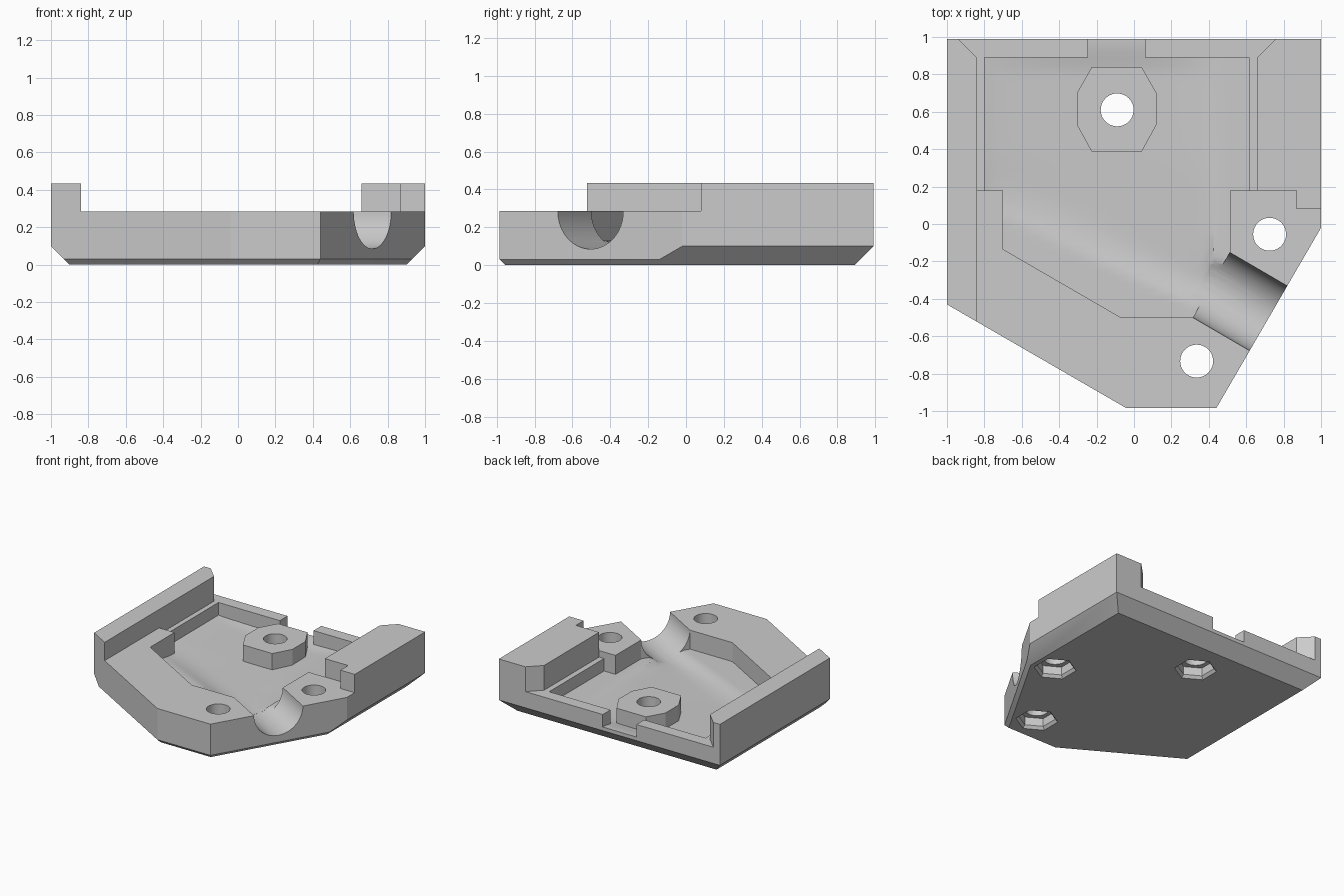
import bpy, bmesh, math
from mathutils import Vector

cube = bpy.data.objects.get("Cube")
if cube:
    bpy.data.objects.remove(cube, do_unlink=True)

TOP, RAIL, LIP, FLOOR = 0.285, 0.435, 0.232, 0.13
AXIS = Vector((-0.864, 0.504))       # channel direction, pointing inward
MOUTH = Vector((0.72, -0.505))       # channel mouth on the slanted wall

grey = bpy.data.materials.new("plain grey")
grey.use_nodes = True
grey.diffuse_color = (0.6, 0.6, 0.6, 1)
grey.node_tree.nodes["Principled BSDF"].inputs["Base Color"].default_value = (0.6, 0.6, 0.6, 1)


def finish(bm, name):
    bmesh.ops.recalc_face_normals(bm, faces=bm.faces[:])
    mesh = bpy.data.meshes.new(name)
    bm.to_mesh(mesh)
    bm.free()
    mesh.materials.append(grey)
    obj = bpy.data.objects.new(name, mesh)
    bpy.context.collection.objects.link(obj)
    return obj


def prism_bm(points, z0, z1, centre=(0, 0), taper=1):
    bm = bmesh.new()
    face = bm.faces.new([bm.verts.new((x, y, z0)) for x, y in points])
    new = bmesh.ops.extrude_face_region(bm, geom=[face])["geom"]
    for v in new:
        if isinstance(v, bmesh.types.BMVert):
            v.co = (centre[0] + (v.co.x - centre[0]) * taper,
                    centre[1] + (v.co.y - centre[1]) * taper, z1)
    return bm


def prism(name, *args):
    return finish(prism_bm(*args), name)


def ring(x, y, r, n, turn=0):
    return [(x + r * math.cos(turn + math.tau * i / n),
             y + r * math.sin(turn + math.tau * i / n)) for i in range(n)]


def combine(target, tool, operation):
    mod = target.modifiers.new("combine", "BOOLEAN")
    mod.operation, mod.solver, mod.object = operation, "EXACT", tool
    bpy.context.view_layer.objects.active = target
    bpy.ops.object.modifier_apply(modifier=mod.name)
    bpy.data.objects.remove(tool, do_unlink=True)


# Base slab, with deep chamfers under the sides and back and small ones in front
outline = [(-1, 0.99), (-1, -0.43), (-0.04, -0.985), (0.44, -0.985), (1, -0.02), (1, 0.99)]
chamfers = [0.1, 0.03, 0.03, 0.03, 0.1, 0.1]
bm = prism_bm(outline, 0, TOP)
for i, c in enumerate(chamfers):
    a, b = Vector(outline[i]), Vector(outline[(i + 1) % len(outline)])
    d = (b - a).normalized()
    cut = bmesh.ops.bisect_plane(bm, geom=bm.verts[:] + bm.edges[:] + bm.faces[:],
                                 plane_co=(a.x, a.y, c), plane_no=(d.y, -d.x, -1),
                                 clear_outer=True)
    edges = [e for e in cut["geom_cut"] if isinstance(e, bmesh.types.BMEdge)]
    bmesh.ops.holes_fill(bm, edges=edges, sides=0)
body = finish(bm, "housing_half")

# Raised side rails
left_rail = [(-1, 0.99), (-1, -0.43), (-0.84, -0.5225), (-0.84, 0.89), (-0.94, 0.99)]
right_rail = [(0.66, 0.18), (0.87, 0.18), (0.87, 0.08), (1, 0.08),
              (1, 0.99), (0.76, 0.99), (0.66, 0.89)]
for points in (left_rail, right_rail):
    combine(body, prism("rail", points, 0.2, RAIL), "UNION")

# Lowered lip between the rails
recess = [(-0.84, 0.18), (0.66, 0.18), (0.66, 0.89), (0.86, 1.09), (-1.04, 1.09), (-0.84, 0.89)]
combine(body, prism("lip_cutter", recess, LIP, 0.6), "DIFFERENCE")


# Cavity floor: flat, with a wide shallow bowl running into the channel
def smooth(t):
    t = min(max(t, 0), 1)
    return t * t * (3 - 2 * t)


def arch(t):
    return math.sqrt(max(0, 1 - t * t))


def floor_height(x, y):
    p = Vector((x, y)) - MOUTH
    grow = max(0, p.dot(AXIS) - 0.42)
    side = p.x * AXIS.y - p.y * AXIS.x
    spread = 3 if side > 0 else 0.22
    funnel = TOP - (0.2 - 0.015 * grow) * arch(side / (0.2 + spread * grow))
    dip = max(0, FLOOR - funnel)
    fade = arch((x + 0.09) / 0.71) ** smooth(y / 0.4) * smooth((0.99 - y) / 0.2)
    return FLOOR - dip * fade


bm = bmesh.new()
bmesh.ops.create_grid(bm, x_segments=64, y_segments=64, size=1.13)
new = bmesh.ops.extrude_face_region(bm, geom=bm.faces[:])["geom"]
lids = {v for v in new if isinstance(v, bmesh.types.BMVert)}
for v in bm.verts:
    v.co.z = 0.7 if v in lids else floor_height(v.co.x, v.co.y)
cavity = finish(bm, "cavity_cutter")
cavity_outline = [(-0.8, 0.89), (-0.8, 0.18), (-0.7, 0.18), (-0.7, -0.135), (-0.07, -0.5),
                  (0.315, -0.5), (0.512, -0.15), (0.512, 0.18), (0.615, 0.18), (0.615, 0.89),
                  (0.06, 0.89), (0.06, 1.1), (-0.245, 1.1), (-0.245, 0.89)]
combine(cavity, prism("cavity_walls", cavity_outline, 0.02, 0.6), "INTERSECT")
combine(body, cavity, "DIFFERENCE")

# Round channel through the slanted wall
bm = bmesh.new()
bmesh.ops.create_cone(bm, cap_ends=True, segments=64, radius1=0.2, radius2=0.2, depth=0.62)
channel = finish(bm, "channel_cutter")
channel.rotation_euler = (math.pi / 2, 0, math.atan2(AXIS.y, AXIS.x) + math.pi / 2)
centre = MOUTH + AXIS * 0.1
channel.location = (centre.x, centre.y, TOP)
bpy.context.view_layer.update()
combine(body, channel, "DIFFERENCE")

# Eight-sided screw post, level with the lip
post = [(-0.225, 0.84), (-0.305, 0.7), (-0.305, 0.53), (-0.225, 0.385),
        (0.04, 0.385), (0.12, 0.53), (0.12, 0.7), (0.04, 0.84)]
combine(body, prism("post", post, 0.05, LIP), "UNION")

# Screw holes with six-sided nut pockets, flared at the mouth, underneath
for x, y in [(-0.09, 0.61), (0.725, -0.055), (0.335, -0.733)]:
    combine(body, prism("hole", ring(x, y, 0.088, 40), -0.1, 0.6), "DIFFERENCE")
    combine(body, prism("nut_pocket", ring(x, y, 0.14, 6, math.pi / 6), -0.1, 0.09), "DIFFERENCE")
    combine(body, prism("pocket_flare", ring(x, y, 0.168, 6, math.pi / 6),
                        -0.01, 0.026, (x, y), 0.82), "DIFFERENCE")

# Soft shading on the curved areas only
bpy.ops.object.select_all(action="DESELECT")
body.select_set(True)
bpy.context.view_layer.objects.active = body
bpy.ops.object.shade_smooth_by_angle(angle=math.radians(25))
